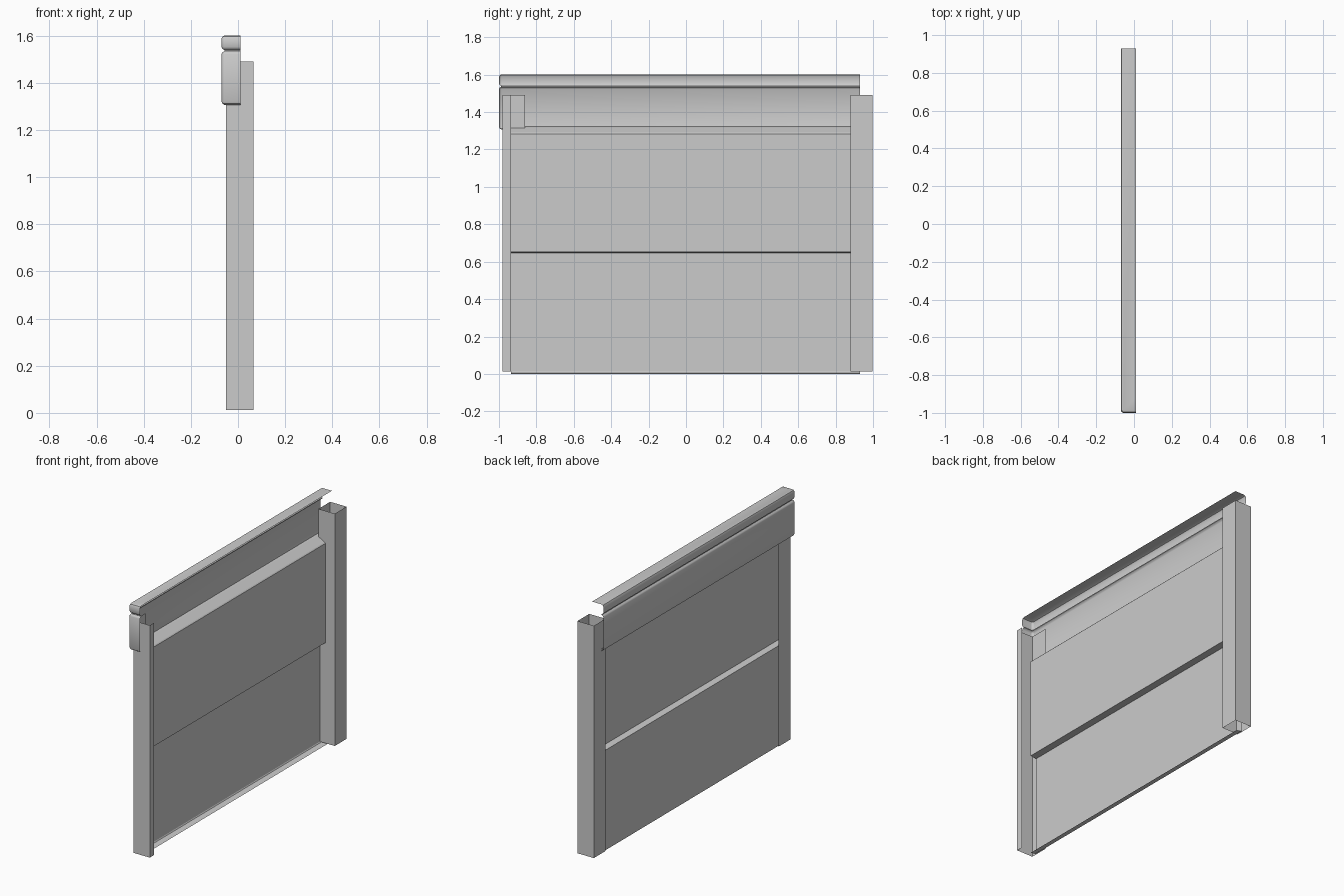
import bpy
import bmesh
import math

if "Cube" in bpy.data.objects:
    bpy.data.objects.remove(bpy.data.objects["Cube"], do_unlink=True)

metal = bpy.data.materials.new("grey_sheet_metal")
metal.use_nodes = True
GREY = (0.6, 0.6, 0.6, 1)
metal.diffuse_color = GREY
metal.node_tree.nodes["Principled BSDF"].inputs["Base Color"].default_value = GREY


def sheet(name, rows, closed=False, smooth=False):
    """Thin surface joining rows of points."""
    bm = bmesh.new()
    grid = [[bm.verts.new(p) for p in row] for row in rows]
    for a, b in zip(grid, grid[1:]):
        count = len(a) if closed else len(a) - 1
        for i in range(count):
            j = (i + 1) % len(a)
            bm.faces.new((a[i], a[j], b[j], b[i]))
    bmesh.ops.remove_doubles(bm, verts=bm.verts, dist=0.0001)
    bmesh.ops.recalc_face_normals(bm, faces=bm.faces)
    mesh = bpy.data.meshes.new(name)
    bm.to_mesh(mesh)
    bm.free()
    mesh.materials.append(metal)
    obj = bpy.data.objects.new(name, mesh)
    bpy.context.collection.objects.link(obj)
    if smooth:
        bpy.ops.object.select_all(action="DESELECT")
        obj.select_set(True)
        bpy.context.view_layer.objects.active = obj
        bpy.ops.object.shade_smooth_by_angle(angle=math.radians(35))
    return obj


def post(name, outline, closed):
    sheet(name, [[(x, y, z) for x, y in outline] for z in (0.012, 1.49)], closed)


# Posts: a channel with one short lip at the front, a square tube at the back
X0, X1 = -0.05, 0.065
post("front_channel_post", [(X0, -0.86), (X0, -0.98), (X1, -0.98), (X1, -0.935)], False)
post("back_tube_post", [(X0, 0.88), (X1, 0.88), (X1, 0.998), (X0, 0.998)], True)

# Stepped infill panel, from the sloped top ledge down to the bottom flange
panel = [(-0.068, 1.322), (-0.058, 1.318), (-0.006, 1.29), (0, 1.284), (0, 0.652),
         (-0.04, 0.646), (-0.04, 0.012), (-0.036, 0.006), (0, 0)]
sheet("infill_panel", [[(x, y, z) for x, z in panel] for y in (-0.935, 0.93)])

# Top cover: a grooved profile (inset, height) swept around the front corner
cover = [(0.08, 1.602), (0.015, 1.602), (0.005, 1.598), (0, 1.588), (0, 1.553),
         (0.004, 1.545), (0.012, 1.54), (0.012, 1.535), (0.004, 1.53), (0, 1.522),
         (0, 1.322), (0.004, 1.312), (0.014, 1.306)]


def corner_path(inset, z):
    x, y = -0.07 + inset, -1 + inset
    r = max(0.015 - inset, 0)
    pts = [(x, 0.93, z)]
    for step in range(5):
        a = math.pi + step * math.pi / 8
        pts.append((x + r + r * math.cos(a), y + r + r * math.sin(a), z))
    pts.append((0.01, y, z))
    return pts


sheet("top_cover", [corner_path(d, z) for d, z in cover], smooth=True)
